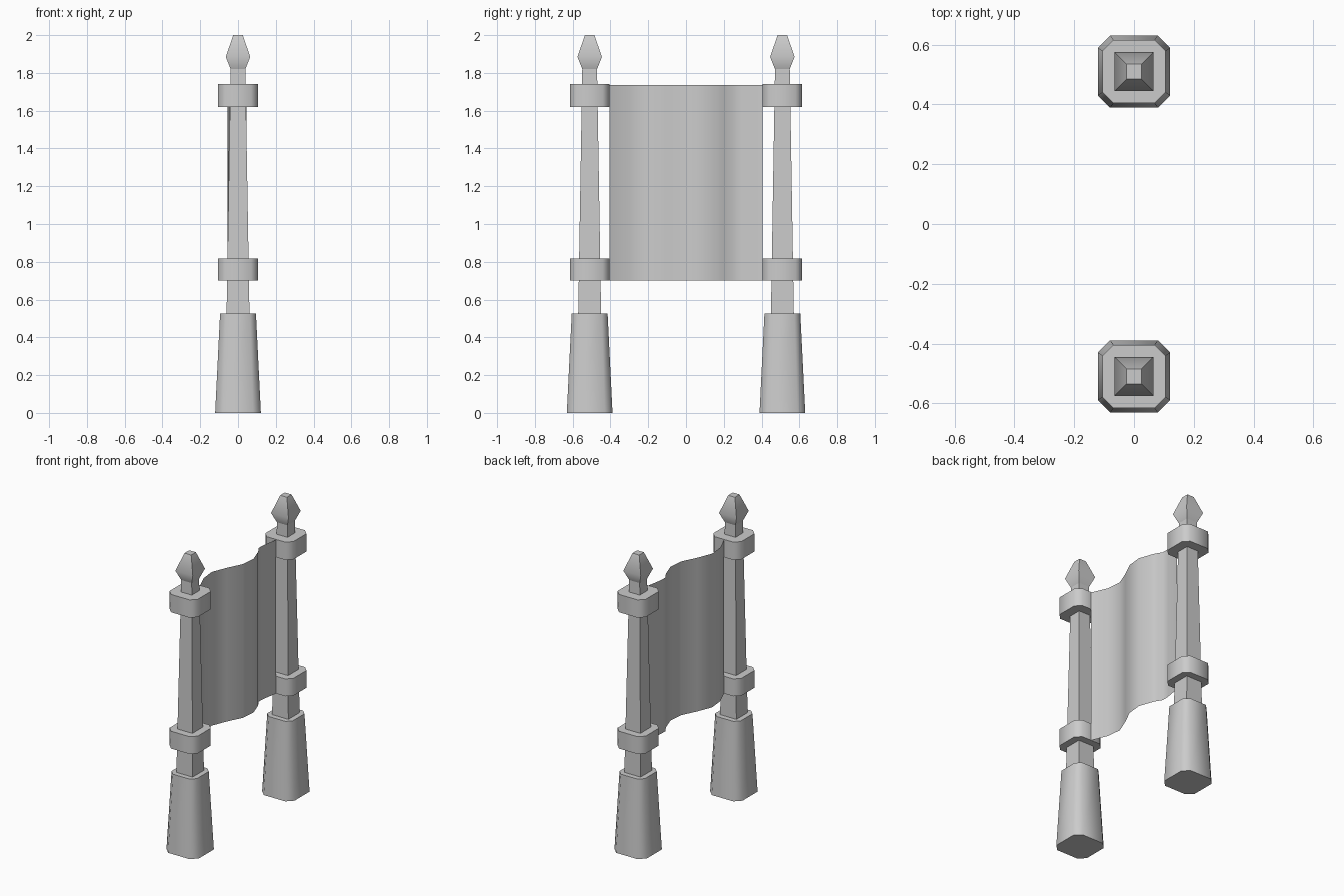
import bpy
import bmesh
from math import radians

if "Cube" in bpy.data.objects:
    bpy.data.objects.remove(bpy.data.objects["Cube"])


def finish(bm, name):
    mesh = bpy.data.meshes.new(name)
    bm.to_mesh(mesh)
    bm.free()
    obj = bpy.data.objects.new(name, mesh)
    bpy.context.collection.objects.link(obj)
    bpy.ops.object.select_all(action='DESELECT')
    obj.select_set(True)
    bpy.context.view_layer.objects.active = obj
    bpy.ops.object.shade_smooth_by_angle(angle=radians(50))
    return obj


def section(half, cut):
    """Square outline, with chamfered corners when cut > 0."""
    if cut == 0:
        return [(half, half), (-half, half), (-half, -half), (half, -half)]
    pts, x, y = [], half, half - cut
    for _ in range(4):
        pts += [(x, y), (y, x)] if len(pts) % 4 == 0 else []
        if len(pts) == 2:
            pts += [(-y, x), (-x, y), (-x, -y), (-y, -x), (y, -x), (x, -y)]
            break
    return pts


def loft(name, y, rings, chamfer=0.0):
    """Stack of square sections; rings are (z, half width)."""
    bm = bmesh.new()
    loops = [[bm.verts.new((px, y + py, z)) for px, py in section(h, h * chamfer)]
             for z, h in rings]
    for low, high in zip(loops, loops[1:]):
        n = len(low)
        for i in range(n):
            j = (i + 1) % n
            bm.faces.new((low[i], low[j], high[j], high[i]))
    bm.faces.new(loops[0][::-1])
    bm.faces.new(loops[-1])
    return finish(bm, name)


# Two identical posts: foot, tapered shaft, collars and spear finial
for side, y in (("front", -0.51), ("back", 0.51)):
    loft(side + "_foot", y, [(0, 0.121), (0.525, 0.095)], 0.34)
    loft(side + "_shaft", y, [(0.5, 0.061), (1.83, 0.039)])
    loft(side + "_lower_collar", y, [(0.70, 0.105), (0.817, 0.105)], 0.34)
    loft(side + "_upper_collar", y, [(1.62, 0.105), (1.74, 0.105)], 0.34)
    loft(side + "_finial", y, [(1.82, 0.039), (1.885, 0.065), (2.0, 0.025)])

# Wavy cloth hung between the collars
wave = [(0.0, -0.405), (-0.045, -0.3), (-0.055, -0.2), (-0.015, -0.1), (0.035, 0.0),
        (0.045, 0.1), (0.01, 0.2), (-0.02, 0.25), (-0.018, 0.3), (0.0, 0.405)]
bm = bmesh.new()
bottom = [bm.verts.new((x, y, 0.70)) for x, y in wave]
top = [bm.verts.new((x, y, 1.737)) for x, y in wave]
for i in range(len(wave) - 1):
    bm.faces.new((bottom[i], bottom[i + 1], top[i + 1], top[i]))
finish(bm, "cloth_banner")
